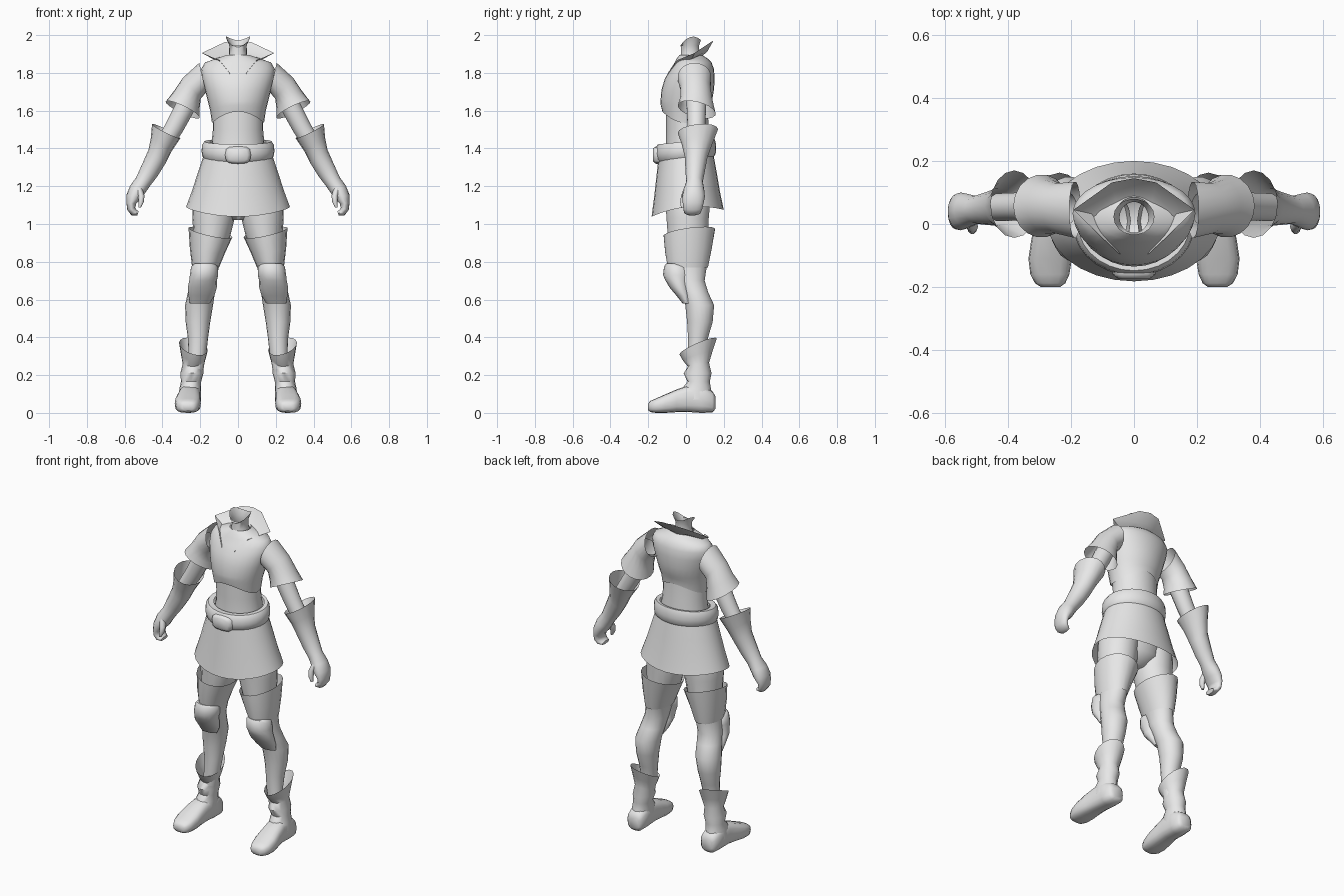
import bpy, bmesh, math
from mathutils import Vector

cloth = bpy.data.materials.new("plain grey")
cloth.diffuse_color = (0.8, 0.8, 0.8, 1)


def finish(name, bm, mirror, angle=50):
    bmesh.ops.recalc_face_normals(bm, faces=bm.faces)
    mesh = bpy.data.meshes.new(name)
    bm.to_mesh(mesh)
    bm.free()
    mesh.materials.append(cloth)
    mesh.shade_smooth()
    mesh.set_sharp_from_angle(angle=math.radians(angle))
    ob = bpy.data.objects.new(name, mesh)
    bpy.context.collection.objects.link(ob)
    if mirror:
        ob.modifiers.new("mirror", 'MIRROR').use_clip = True
    return ob


def loft(name, rings, n=18, mirror=True, caps="", power=1.0):
    """Ring: x, y, z, rx, ry, rise toward +x, rise toward +y, bow at front and back."""
    bm = bmesh.new()
    loops = []
    for ring in rings:
        x, y, z, rx, ry, sx, sy, bow = (list(ring) + [0] * 5)[:8]
        loop = []
        for i in range(n):
            a = 2 * math.pi * i / n
            c, s = math.cos(a), math.sin(a)
            c = math.copysign(abs(c) ** power, c)
            s = math.copysign(abs(s) ** power, s)
            loop.append(bm.verts.new((x + rx * c, y + ry * s,
                                      z + sx * c + sy * s + bow * s * s)))
        loops.append(loop)
    for a, b in zip(loops, loops[1:]):
        for i in range(n):
            j = (i + 1) % n
            bm.faces.new((a[i], a[j], b[j], b[i]))
    if "s" in caps:
        bm.faces.new(loops[0])
    if "e" in caps:
        bm.faces.new(loops[-1])
    return finish(name, bm, mirror)


def band(z, rx, front, back, sy=0, bow=0):
    """Centred ring given by its front and back y."""
    return (0, (front + back) / 2, z, rx, (back - front) / 2, 0, sy, bow)


def limb(z, inner, outer, front, back, sx=0, sy=0):
    """Limb ring given by its four extents."""
    return ((inner + outer) / 2, (front + back) / 2, z,
            (outer - inner) / 2, (back - front) / 2, sx, sy)


# Trunk and neck
loft("waist", [band(1.02, .05, -.04, .06), band(1.08, .14, -.09, .12),
               band(1.2, .175, -.12, .14), band(1.32, .155, -.115, .135),
               band(1.42, .14, -.105, .13), band(1.5, .133, -.105, .12),
               band(1.62, .135, -.105, .115)], 24, False, "s")
loft("shirt", [band(1.535, .138, -.125, .122, 0, .06), band(1.60, .147, -.134, .128, 0, .03),
               band(1.65, .16, -.135, .138), band(1.71, .175, -.13, .148),
               band(1.77, .19, -.112, .152), band(1.82, .195, -.082, .148),
               band(1.855, .175, -.06, .135), band(1.875, .12, -.05, .115),
               band(1.895, .06, -.035, .085)], 28, False)
loft("neck", [band(1.84, .065, -.04, .09), band(1.90, .047, -.028, .072),
              band(1.945, .046, -.028, .07), band(1.99, .065, -.035, .08, .018, -.035)], 18, False)

# Open pointed collar
bm = bmesh.new()
low = [(0, .08, 1.885), (.055, .06, 1.885), (.078, .02, 1.875), (.06, -.04, 1.855), (.03, -.092, 1.79)]
high = [(0, .145, 1.97), (.07, .132, 1.963), (.192, .045, 1.905), (.1, -.045, 1.868), (.045, -.096, 1.80)]
rows = []
for t in (0, .5, 1):
    rows.append([bm.verts.new(Vector(a).lerp(Vector(b), t) - Vector((0, 0, .06 * t * (1 - t))))
                 for a, b in zip(low, high)])
for a, b in zip(rows, rows[1:]):
    for i in range(4):
        bm.faces.new((a[i], a[i + 1], b[i + 1], b[i]))
finish("collar", bm, True)

# Belt, buckle and flared skirt
loft("belt", [band(1.435, .15, -.115, .135, .015), band(1.437, .178, -.148, .15, .015),
              band(1.42, .19, -.16, .157, .015), band(1.385, .193, -.164, .16, .015),
              band(1.355, .188, -.158, .157, .015), band(1.338, .172, -.142, .145, .015)], 28, False)
loft("buckle", [(0, -.13, 1.365, .07, 0, 0, .047), (0, -.16, 1.365, .068, 0, 0, .046),
                (0, -.174, 1.365, .05, 0, 0, .034)], 12, False, "e", .6)
loft("skirt", [band(1.37, .18, -.143, .145), band(1.28, .21, -.155, .162, .005, -.008),
               band(1.18, .242, -.168, .18, .01, -.02),
               band(1.09, .275, -.182, .2, .018, -.033)], 28, False)

# Sleeves and arms
loft("sleeve", [(.125, .045, 1.785, .01, .08, 0, .075), (.187, .045, 1.775, .018, .09, .078),
                (.245, .05, 1.718, .048, .08, .055), (.272, .055, 1.655, .068, .087, .048, -.008),
                (.293, .057, 1.605, .09, .1, .042, -.022)][1:])
loft("upper_arm", [(.22, .05, 1.74, .04, .055, .035), (.285, .055, 1.61, .046, .052, .025),
                   (.335, .055, 1.515, .043, .048, .025), (.375, .055, 1.45, .04, .045, .025),
                   (.43, .053, 1.36, .034, .045, .03)], 14)
loft("gauntlet", [(.38, .063, 1.492, .075, .107, .037, .01), (.407, .058, 1.42, .054, .08, .037),
                  (.43, .054, 1.355, .044, .06, .038), (.467, .049, 1.285, .04, .052, .033),
                  (.502, .045, 1.225, .036, .044, .024), (.53, .042, 1.185, .042, .054, .016),
                  (.55, .04, 1.145, .041, .06, .008), (.565, .038, 1.11, .026, .055, .003),
                  (.565, .036, 1.08, .021, .05, -.006), (.55, .034, 1.06, .014, .044, -.014),
                  (.53, .032, 1.056, .004, .034, -.012)], 16, True, "e")
loft("thumb", [(.525, .01, 1.19, .018, .022), (.512, -.008, 1.15, .017, .019),
               (.513, -.016, 1.115, .014, .016), (.521, -.018, 1.088, .007, .009)], 10, True, "e")

# Legs with raised thigh cuffs
loft("leg", [limb(1.28, .01, .19, -.10, .12), limb(1.12, .012, .24, -.11, .13),
             limb(1.03, .018, .242, -.105, .122), limb(.9, .05, .232, -.095, .12),
             limb(.78, .10, .238, -.085, .112), limb(.70, .115, .25, -.055, .10),
             limb(.64, .122, .265, -.025, .118), limb(.57, .132, .28, -.005, .15),
             limb(.48, .147, .277, .005, .142), limb(.40, .158, .266, .01, .118),
             limb(.32, .167, .262, .01, .10), limb(.22, .185, .275, .01, .10)], 18)
loft("thigh_cuff", [limb(.955, .03, .262, -.12, .155, .025, .018),
                    limb(.86, .068, .255, -.112, .138, .012, .01),
                    limb(.77, .10, .243, -.098, .118)], 18)
loft("knee_guard", [limb(.79, .125, .23, -.105, -.03), limb(.775, .105, .248, -.116, .02),
                    limb(.73, .105, .255, -.122, .03), limb(.70, .112, .258, -.108, .02),
                    limb(.665, .112, .265, -.088, .02), limb(.62, .125, .262, -.05, .03),
                    limb(.58, .15, .255, -.018, .03)], 16, True, "se")

# Boots: flared cuff, creased ankle and foot
loft("boot_shaft", [limb(.352, .16, .312, -.035, .163, .02, .042),
                    limb(.30, .17, .302, -.015, .14, .01, .025),
                    limb(.255, .185, .293, .01, .122, .005, .01),
                    limb(.21, .183, .305, -.012, .135), limb(.165, .195, .302, .008, .126),
                    limb(.13, .195, .31, -.02, .132), limb(.07, .197, .315, -.04, .145)], 16)
loft("foot", [(.25, .155, .055, .035, 0, 0, .035), (.252, .14, .058, .052, 0, 0, .056),
              (.254, .08, .075, .058, 0, 0, .075), (.256, .01, .075, .058, 0, 0, .07),
              (.262, -.05, .064, .064, 0, 0, .06), (.266, -.11, .049, .069, 0, 0, .049),
              (.267, -.16, .038, .062, 0, 0, .038), (.266, -.188, .034, .048, 0, 0, .03),
              (.265, -.2, .032, .03, 0, 0, .018)], 16, True, "se", .7)
